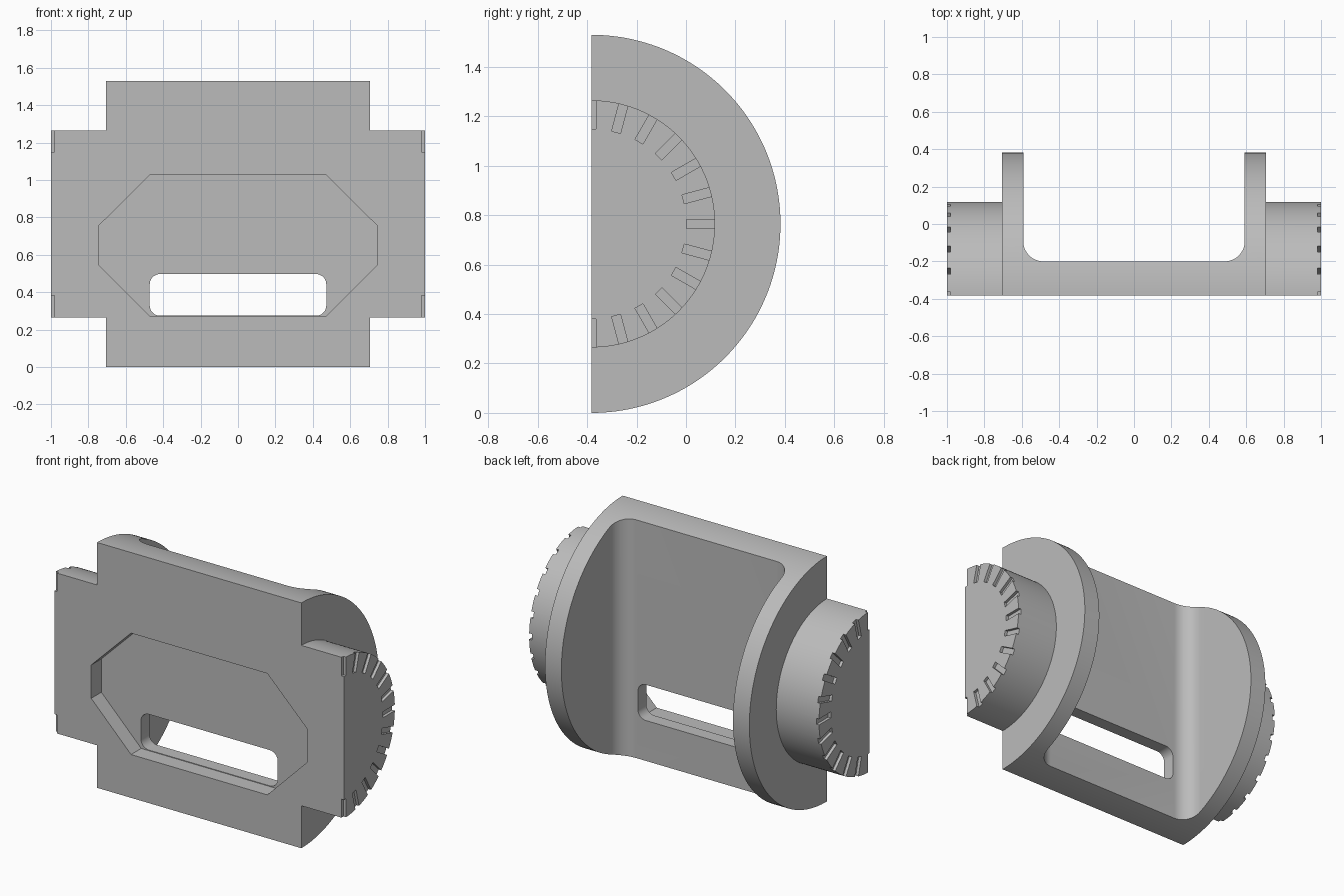
import bpy, bmesh, math
from mathutils import Matrix, Vector

if "Cube" in bpy.data.objects:
    bpy.data.objects.remove(bpy.data.objects["Cube"])

AXIS_Y, AXIS_Z = -0.3825, 0.765   # centre line of the half-round body
R_BODY, R_HUB = 0.765, 0.5
X_BODY, X_HUB = 0.705, 1.0

grey = bpy.data.materials.new("plain grey")
grey.diffuse_color = (0.5, 0.5, 0.5, 1)
grey.use_nodes = True
grey.node_tree.nodes["Principled BSDF"].inputs["Base Color"].default_value = grey.diffuse_color


def to_object(name, bm):
    bmesh.ops.recalc_face_normals(bm, faces=bm.faces)
    me = bpy.data.meshes.new(name)
    bm.to_mesh(me)
    bm.free()
    me.materials.append(grey)
    ob = bpy.data.objects.new(name, me)
    bpy.context.collection.objects.link(ob)
    return ob


def prism(name, outline, direction):
    """Extrude a closed 3D outline along a direction."""
    bm = bmesh.new()
    face = bm.faces.new([bm.verts.new(p) for p in outline])
    geo = bmesh.ops.extrude_face_region(bm, geom=[face])["geom"]
    bmesh.ops.translate(bm, vec=direction,
                        verts=[v for v in geo if isinstance(v, bmesh.types.BMVert)])
    return to_object(name, bm)


def arc(cx, cy, r, a0, a1, n=12):
    return [(cx + r * math.cos(math.radians(a0 + (a1 - a0) * i / n)),
             cy + r * math.sin(math.radians(a0 + (a1 - a0) * i / n)))
            for i in range(n + 1)]


def cut(target, cutter):
    mod = target.modifiers.new(cutter.name, 'BOOLEAN')
    mod.operation, mod.solver, mod.object = 'DIFFERENCE', 'EXACT', cutter
    dg = bpy.context.evaluated_depsgraph_get()
    me = bpy.data.meshes.new_from_object(target.evaluated_get(dg))
    target.modifiers.clear()
    target.data = me
    bpy.data.objects.remove(cutter)


# Half-round body with a stepped hub at each end
stations = [(-X_HUB, R_HUB), (-X_BODY, R_HUB), (-X_BODY, R_BODY),
            (X_BODY, R_BODY), (X_BODY, R_HUB), (X_HUB, R_HUB)]
SEG = 96
bm = bmesh.new()
rings = []
for x, r in stations:
    angles = [-math.pi / 2 + math.pi * i / SEG for i in range(SEG + 1)]
    rings.append([bm.verts.new((x, AXIS_Y + r * math.cos(a), AXIS_Z + r * math.sin(a)))
                  for a in angles])
for a, b in zip(rings, rings[1:]):
    for i in range(SEG):
        bm.faces.new((a[i], a[i + 1], b[i + 1], b[i]))
bm.faces.new(rings[0])
bm.faces.new(rings[-1])
bm.faces.new([r[0] for r in rings] + [r[-1] for r in reversed(rings)])
bracket = to_object("bracket", bm)

# Rear channel with rounded inner corners, leaving two side flanges
w, floor, f = 0.592, -0.2, 0.108
channel = ([(-w, 0.6)] + arc(-w + f, floor + f, f, 180, 270)
           + arc(w - f, floor + f, f, 270, 360) + [(w, 0.6)])
cut(bracket, prism("channel_cutter", [(x, y, -0.2) for x, y in channel], Vector((0, 0, 2))))

# Shallow eight-sided pocket in the front
half = [(0.47, 0.27), (0.745, 0.547), (0.745, 0.755), (0.47, 1.027)]
octagon = half + [(-x, z) for x, z in reversed(half)]
cut(bracket, prism("pocket_cutter", [(x, -0.5, z) for x, z in octagon],
                   Vector((0, 0.5 + AXIS_Y + 0.1, 0))))

# Rounded slot through the plate
sx, z0, z1, r = 0.472, 0.274, 0.497, 0.055
slot = (arc(sx - r, z0 + r, r, -90, 0, 8) + arc(sx - r, z1 - r, r, 0, 90, 8)
        + arc(-sx + r, z1 - r, r, 90, 180, 8) + arc(-sx + r, z0 + r, r, 180, 270, 8))
cut(bracket, prism("slot_cutter", [(x, -0.6, z) for x, z in slot], Vector((0, 0.7, 0))))

# Radial index notches on both hub ends, every 15 degrees
bm = bmesh.new()
for side in (-1, 1):
    for k in range(13):
        m = (Matrix.Translation((side * (X_HUB + 0.012), AXIS_Y, AXIS_Z))
             @ Matrix.Rotation(math.radians(-90 + 15 * k), 4, 'X')
             @ Matrix.Translation((0, 0.4675, 0))
             @ Matrix.Diagonal((0.06, 0.167, 0.037, 1)))
        bmesh.ops.create_cube(bm, size=1, matrix=m)
cut(bracket, to_object("notch_cutter", bm))

# Smooth the round surfaces, keep the edges sharp
bpy.context.view_layer.objects.active = bracket
bracket.select_set(True)
bpy.ops.object.shade_smooth_by_angle(angle=math.radians(30))
